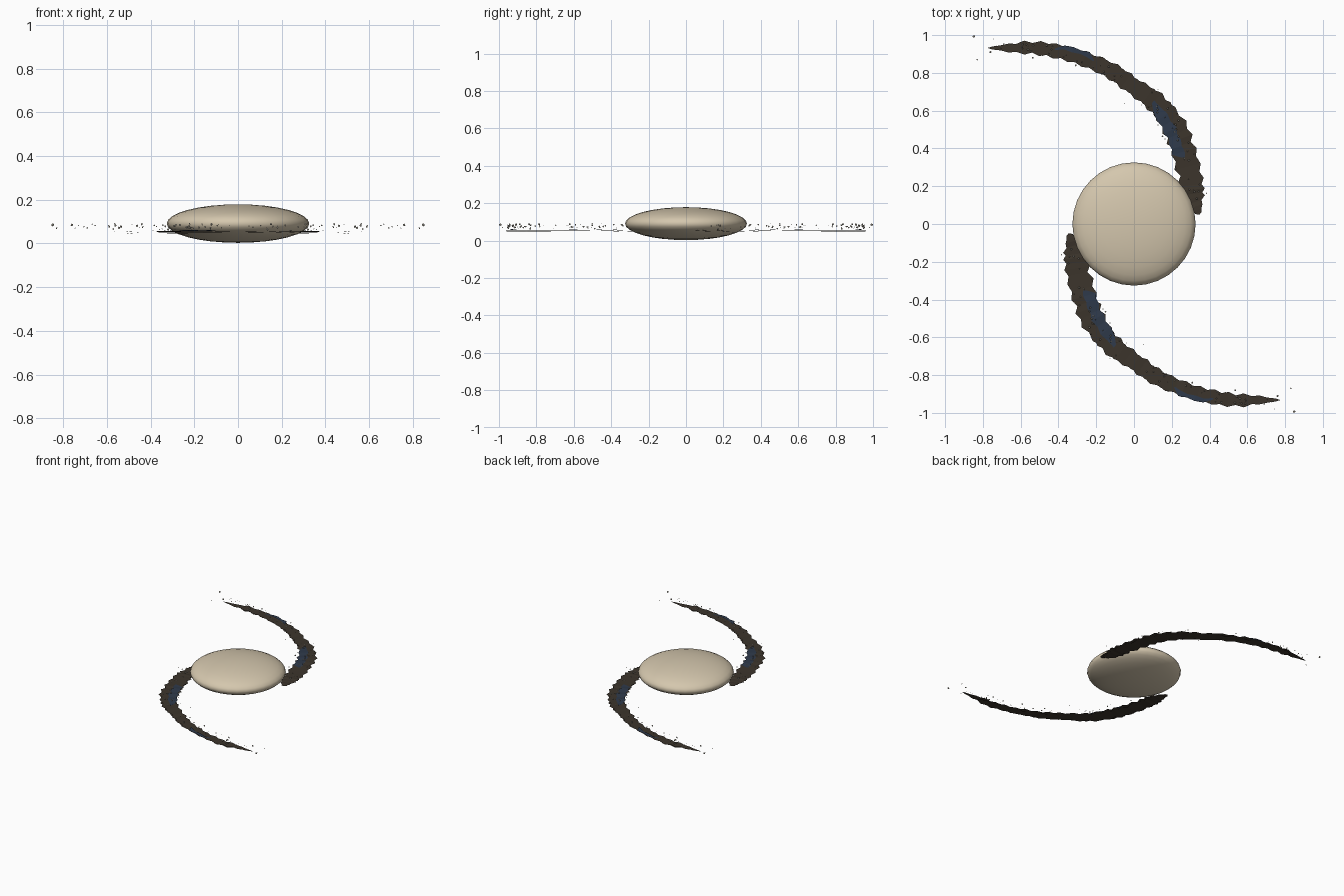
import bpy, bmesh, math, random
from mathutils import Vector, Matrix

if "Cube" in bpy.data.objects:
    bpy.data.objects.remove(bpy.data.objects["Cube"])

random.seed(7)


def material(name, rgb):
    m = bpy.data.materials.new(name)
    m.diffuse_color = (*rgb, 1)
    m.use_nodes = True
    m.node_tree.nodes["Principled BSDF"].inputs["Base Color"].default_value = m.diffuse_color
    return m


CREAM = material("warm cream", (0.66, 0.57, 0.42))
DUST = material("dark brown dust", (0.045, 0.035, 0.025))
BLUE = material("dark blue gas", (0.028, 0.042, 0.07))
STAR = material("pale star", (0.66, 0.62, 0.52))

# Centre line of one spiral arm (x, y, half width)
ARM = [(0.345, 0.05, 0.012), (0.315, 0.14, 0.05), (0.30, 0.24, 0.062), (0.262, 0.39, 0.062),
       (0.215, 0.51, 0.06), (0.125, 0.635, 0.052), (-0.01, 0.735, 0.045),
       (-0.127, 0.815, 0.042), (-0.26, 0.872, 0.036), (-0.39, 0.91, 0.036),
       (-0.52, 0.932, 0.034), (-0.655, 0.932, 0.023), (-0.775, 0.932, 0.002)]


def arm_at(t):
    """Smooth position, sideways direction and half width along the arm, t in 0..1."""
    def pos(u):
        f = min(max(u, 0), 1) * (len(ARM) - 1)
        i = min(int(f), len(ARM) - 2)
        k = f - i
        p = [Vector(ARM[min(max(j, 0), len(ARM) - 1)]) for j in range(i - 1, i + 3)]
        return 0.5 * (2 * p[1] + (p[2] - p[0]) * k + (2 * p[0] - 5 * p[1] + 4 * p[2] - p[3]) * k**2
                      + (3 * p[1] - p[0] - 3 * p[2] + p[3]) * k**3)
    c = pos(t)
    d = pos(t + 0.01) - pos(t - 0.01)
    side = Vector((-d.y, d.x, 0)).normalized()     # points to the inner edge
    return Vector((c.x, c.y, 0)), side, max(c.z, 0.002)


def finish(name, bm, mat, turn):
    if turn:
        bmesh.ops.rotate(bm, verts=bm.verts, matrix=Matrix.Rotation(math.pi, 3, 'Z'))
    me = bpy.data.meshes.new(name)
    bm.to_mesh(me)
    bm.free()
    me.materials.append(mat)
    ob = bpy.data.objects.new(name, me)
    bpy.context.collection.objects.link(ob)
    return ob


def ribbon(name, mat, t0, t1, n, z, scale, shift, turn, seed):
    """Thin ragged sheet following the arm."""
    rnd = random.Random(seed)
    bm = bmesh.new()
    rows = []
    for i in range(n + 1):
        k = i / n
        t = t0 + (t1 - t0) * k**1.15
        c, s, w = arm_at(t)
        w *= scale * (1 if 0 < i < n else 0.3)
        tooth = (0.17 if i % 2 else -0.17) + rnd.uniform(-0.08, 0.08)
        zi = z + rnd.uniform(-0.002, 0.002)
        c = c + s * shift * w
        a = c + s * w * (1 + tooth)
        b = c - s * w * (1 + tooth * rnd.uniform(0.6, 1.2))
        rows.append([bm.verts.new((p.x, p.y, zi)) for p in (a, b)])
    for r, q in zip(rows, rows[1:]):
        bm.faces.new((r[0], r[1], q[1], q[0]))
    bmesh.ops.recalc_face_normals(bm, faces=bm.faces)
    bm.normal_update()
    if sum(f.normal.z for f in bm.faces) < 0:
        bmesh.ops.reverse_faces(bm, faces=bm.faces)
    return finish(name, bm, mat, turn)


def stars(name, turn):
    """Tiny stars scattered over the arm, a few drifting past its tip."""
    rnd = random.Random(3)
    bm = bmesh.new()
    spots = [(-0.848, 0.993, 0.085, 0.007), (-0.83, 0.87, 0.07, 0.004),
             (-0.76, 0.91, 0.085, 0.006), (-0.745, 0.98, 0.07, 0.003)]
    for _ in range(75):
        c, s, w = arm_at(rnd.uniform(0.05, 0.97))
        p = c + s * rnd.gauss(0, 0.55) * (w + 0.012)
        spots.append((p.x, p.y, rnd.uniform(0.063, 0.09), rnd.uniform(0.002, 0.006)))
    for x, y, z, r in spots:
        bmesh.ops.create_icosphere(bm, subdivisions=1, radius=r,
                                   matrix=Matrix.Translation((x, y, z)))
    return finish(name, bm, STAR, turn)


# Central bulge: flattened sphere
bpy.ops.mesh.primitive_uv_sphere_add(segments=32, ring_count=16, radius=1, location=(0, 0, 0.091))
bulge = bpy.context.object
bulge.name = "central_bulge"
bulge.scale = (0.326, 0.326, 0.088)
bpy.ops.object.transform_apply(location=True, scale=True)
bpy.ops.object.shade_smooth()
bulge.data.materials.append(CREAM)

# Two identical arms, half a turn apart
for label, turn in (("back", False), ("front", True)):
    ribbon(f"{label}_arm_dust", DUST, 0, 1, 44, 0.055, 1.0, 0, turn, 1)
    ribbon(f"{label}_arm_lower_dust", DUST, 0.03, 0.9, 36, 0.048, 0.85, 0, turn, 2)
    # blue gas patches: along the inner edge, then along the outer edge further out
    ribbon(f"{label}_arm_inner_gas", BLUE, 0.23, 0.43, 9, 0.0595, 0.5, 0.95, turn, 4)
    ribbon(f"{label}_arm_outer_gas", BLUE, 0.64, 0.77, 5, 0.0595, 0.35, -2.3, turn, 5)
    stars(f"{label}_arm_stars", turn)
